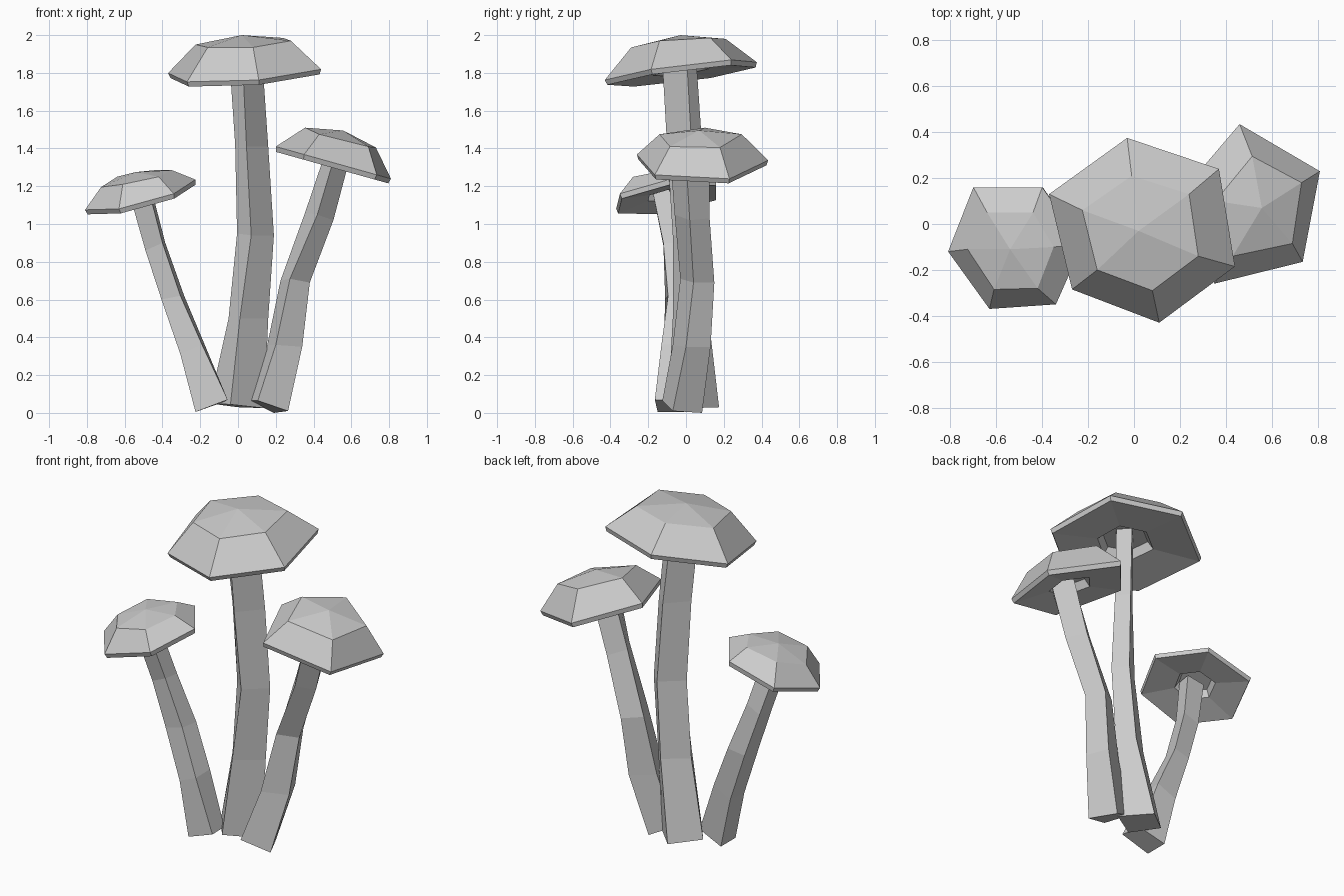
import bpy, bmesh
from mathutils import Vector

grey = bpy.data.materials.new("plain grey")
grey.diffuse_color = (0.6, 0.6, 0.6, 1)


def loft(name, rings, top=None):
    """Join rings of equal size into a closed shell, optionally fanned to a top point."""
    bm = bmesh.new()
    rows = [[bm.verts.new(p) for p in ring] for ring in rings]
    n = len(rows[0])
    for a, b in zip(rows, rows[1:]):
        for i in range(n):
            j = (i + 1) % n
            bm.faces.new((a[i], a[j], b[j], b[i]))
    bm.faces.new(rows[0][::-1])
    if top is None:
        bm.faces.new(rows[-1])
    else:
        tip = bm.verts.new(top)
        for i in range(n):
            bm.faces.new((rows[-1][i], rows[-1][(i + 1) % n], tip))
    bmesh.ops.recalc_face_normals(bm, faces=bm.faces)
    mesh = bpy.data.meshes.new(name)
    bm.to_mesh(mesh)
    bm.free()
    mesh.materials.append(grey)
    obj = bpy.data.objects.new(name, mesh)
    bpy.context.collection.objects.link(obj)


def cap(name, rim, plane, shoulder, tip):
    """Tilted faceted cap: recessed underside, thin undercut rim, shoulder ring and tip."""
    z0, sx, sy = plane
    edge = [Vector((x, y, z0 + sx * x + sy * y)) for x, y in rim]
    up = Vector((-sx, -sy, 1)).normalized()
    mid = sum(edge, Vector()) / len(edge)

    def ring(scale, lift):
        return [mid + (p - mid) * scale + up * lift for p in edge]

    loft(name, [ring(.3, .04), ring(.37, -.005), ring(.975, -.027), edge, shoulder], tip)


# Caps
cap("middle_cap",
    [(-.03, .375), (.37, .24), (.44, -.185), (.11, -.43), (-.27, -.285), (-.37, .13)],
    (1.81, .075, .13),
    [(-.01, .21, 1.98), (.24, .13, 1.985), (.28, -.14, 1.97), (.08, -.29, 1.935),
     (-.16, -.2, 1.935), (-.225, .06, 1.95)],
    (.02, -.03, 2.0))
cap("left_cap",
    [(-.70, .16), (-.40, .16), (-.225, -.09), (-.34, -.35), (-.63, -.37), (-.81, -.12)],
    (1.31, .265, .17),
    [(-.64, .05, 1.25), (-.44, .05, 1.285), (-.35, -.1, 1.285), (-.42, -.28, 1.25),
     (-.61, -.285, 1.21), (-.725, -.11, 1.195)],
    (-.54, -.11, 1.275))
cap("right_cap",
    [(.46, .435), (.81, .23), (.735, -.165), (.35, -.26), (.20, .13)],
    (1.466, -.28, 0),
    [(.515, .295, 1.475), (.73, .18, 1.405), (.69, -.085, 1.41), (.43, -.14, 1.475),
     (.355, .1, 1.51)],
    (.557, .07, 1.495))

# Four-sided bent stems
loft("middle_stem", [
    [(-.15, .05, .05), (-.04, -.095, .045), (.14, .03, .025), (0, .175, .03)],
    [(-.05, .02, .5), (.01, -.07, .5), (.16, .035, .5), (.085, .12, .5)],
    [(-.005, 0, .95), (.07, -.07, .94), (.19, .035, .94), (.12, .105, .95)],
    [(-.015, -.03, 1.42), (.045, -.1, 1.41), (.16, .03, 1.41), (.095, .085, 1.42)],
    [(-.045, -.06, 1.86), (.025, -.125, 1.85), (.13, .005, 1.85), (.06, .055, 1.86)]])
loft("left_stem", [
    [(-.225, -.15, .005), (-.055, -.165, .07), (-.07, -.03, .06), (-.225, -.01, .005)],
    [(-.305, -.12, .31), (-.19, -.13, .36), (-.18, -.01, .37), (-.295, 0, .31)],
    [(-.405, -.11, .60), (-.305, -.095, .62), (-.285, .01, .62), (-.39, 0, .60)],
    [(-.49, -.115, .86), (-.40, -.12, .90), (-.385, -.03, .90), (-.475, -.02, .86)],
    [(-.575, -.165, 1.16), (-.475, -.18, 1.19), (-.46, -.09, 1.19), (-.56, -.075, 1.16)]])
loft("right_stem", [
    [(.055, .03, .065), (.105, -.125, .065), (.265, -.07, .01), (.19, .085, 0)],
    [(.155, .055, .36), (.20, -.07, .36), (.34, 0, .35), (.29, .13, .35)],
    [(.225, .08, .70), (.275, -.03, .71), (.38, .04, .69), (.33, .15, .69)],
    [(.355, .05, 1.06), (.42, -.06, 1.05), (.505, .02, 1.02), (.44, .125, 1.03)],
    [(.46, .04, 1.37), (.515, -.085, 1.37), (.59, 0, 1.34), (.535, .125, 1.34)]])
